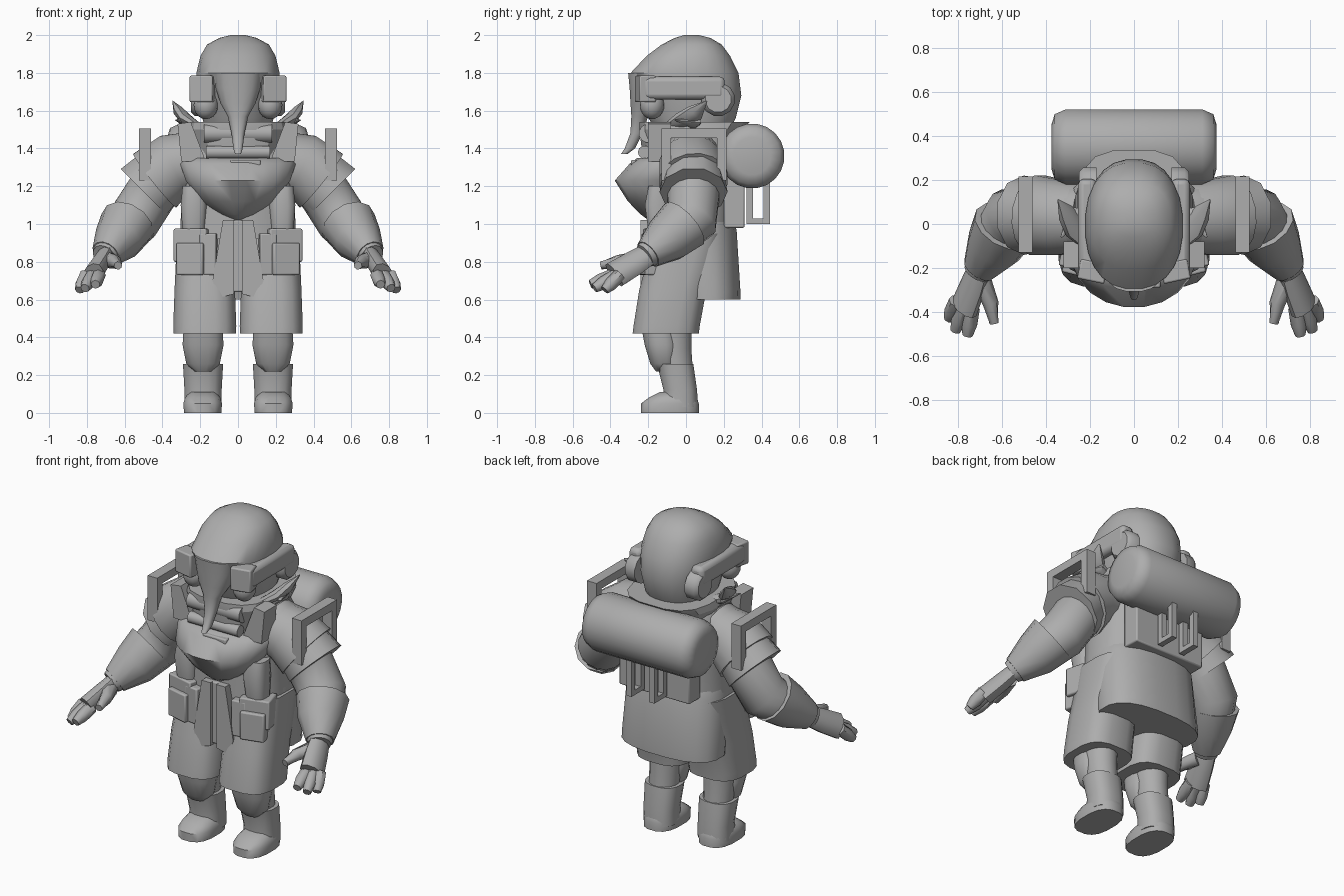
import bpy
import bmesh
from math import cos, sin, tau, radians, copysign
from mathutils import Vector, Matrix

default_cube = bpy.data.objects.get("Cube")
if default_cube:
    bpy.data.objects.remove(default_cube, do_unlink=True)

GREY = (.42, .42, .42, 1)
clay = bpy.data.materials.new("plain grey")
clay.use_nodes = True
clay.diffuse_color = GREY
clay.node_tree.nodes["Principled BSDF"].inputs["Base Color"].default_value = GREY


def finish(name, bm, mirror=False, bevel=0, angle=45):
    """Turn a bmesh into a shaded object, optionally mirrored or bevelled."""
    bmesh.ops.recalc_face_normals(bm, faces=bm.faces)
    mesh = bpy.data.meshes.new(name)
    bm.to_mesh(mesh)
    bm.free()
    mesh.materials.append(clay)
    obj = bpy.data.objects.new(name, mesh)
    bpy.context.collection.objects.link(obj)
    bpy.ops.object.select_all(action="DESELECT")
    obj.select_set(True)
    bpy.context.view_layer.objects.active = obj
    bpy.ops.object.shade_smooth_by_angle(angle=radians(angle))
    if bevel:
        modifier = obj.modifiers.new("bevel", "BEVEL")
        modifier.width = bevel
        modifier.segments = 2
    if mirror:
        obj.modifiers.new("mirror", "MIRROR")
    return obj


def loft(name, rings, square=2, sides=16, **options):
    """Skin rings given as (centre, half axis, half axis)."""
    bm = bmesh.new()
    power = 2 / square
    loops = []
    for centre, u, v in rings:
        loop = []
        for i in range(sides):
            angle = tau * (i + .5) / sides
            c, s = cos(angle), sin(angle)
            c = copysign(abs(c) ** power, c)
            s = copysign(abs(s) ** power, s)
            loop.append(bm.verts.new(centre + u * c + v * s))
        loops.append(loop)
    for low, high in zip(loops, loops[1:]):
        for i in range(sides):
            j = (i + 1) % sides
            bm.faces.new((low[i], low[j], high[j], high[i]))
    bm.faces.new(loops[0])
    bm.faces.new(loops[-1])
    return finish(name, bm, **options)


def stack(name, levels, x=0, **options):
    """Loft horizontal rings given as (z, half width, front y, back y)."""
    rings = []
    for z, width, front, back in levels:
        centre = Vector((x, (front + back) / 2, z))
        rings.append((centre, Vector((width, 0, 0)), Vector((0, (back - front) / 2, 0))))
    return loft(name, rings, **options)


def tube(name, path, radii, flat=1, **options):
    """Loft rings square to a path; flat thins the first half axis."""
    points = [Vector(p) for p in path]
    rings = []
    for i, (point, radius) in enumerate(zip(points, radii)):
        ahead = points[min(i + 1, len(points) - 1)]
        behind = points[max(i - 1, 0)]
        along = (ahead - behind).normalized()
        u = along.cross(Vector((0, 1, 0))).normalized()
        rings.append((point, u * radius * flat, along.cross(u) * radius))
    return loft(name, rings, **options)


def box(name, x, y, z, turn=0, bevel=.008, **options):
    """Box from (low, high) spans, turned about its own z axis."""
    spans = (x, y, z)
    centre = Vector([sum(span) / 2 for span in spans])
    size = [high - low for low, high in spans]
    matrix = Matrix.Translation(centre) @ Matrix.Rotation(radians(turn), 4, "Z")
    bm = bmesh.new()
    bmesh.ops.create_cube(bm, size=1, matrix=matrix @ Matrix.Diagonal((*size, 1)))
    return finish(name, bm, bevel=bevel, **options)


def prism(name, outline, low, high, axis="x", **options):
    """Extrude an outline along x (points are y, z) or y (points are x, z)."""
    bm = bmesh.new()
    place = {"x": lambda a, b: (low, a, b), "y": lambda a, b: (a, low, b)}[axis]
    step = {"x": (high - low, 0, 0), "y": (0, high - low, 0)}[axis]
    face = bm.faces.new([bm.verts.new(place(a, b)) for a, b in outline])
    grown = bmesh.ops.extrude_face_region(bm, geom=[face])["geom"]
    moved = [g for g in grown if isinstance(g, bmesh.types.BMVert)]
    bmesh.ops.translate(bm, verts=moved, vec=step)
    return finish(name, bm, **options)


def ball(name, centre, size, **options):
    bm = bmesh.new()
    matrix = Matrix.Translation(centre) @ Matrix.Diagonal((*size, 1))
    bmesh.ops.create_uvsphere(bm, u_segments=16, v_segments=10, radius=1, matrix=matrix)
    return finish(name, bm, **options)


# Head, with a mask that runs down into the long nose
stack("head", [(1.48, .17, -.15, .22), (1.56, .19, -.2, .265), (1.68, .21, -.24, .295),
               (1.8, .222, -.295, .28), (1.89, .2, -.21, .235), (1.95, .165, -.13, .19),
               (1.985, .1, -.06, .13), (2, .04, -.01, .07)], square=2.3, sides=24)
stack("mask_and_nose", [(1.37, .016, -.345, -.31), (1.4, .025, -.325, -.27),
                        (1.48, .035, -.295, -.23), (1.57, .055, -.29, -.2),
                        (1.64, .095, -.295, -.15), (1.72, .12, -.3, -.1),
                        (1.8, .13, -.308, -.1)], square=2.4)

# Goggles and ear cups
box("goggle_strap", (.17, .253), (-.235, .205), (1.66, 1.78), bevel=.025, mirror=True)
box("goggle_frame", (.125, .25), (-.26, -.17), (1.645, 1.785), turn=12, mirror=True)
ball("goggle_lens", (.17, -.18, 1.63), (.065, .065, .075), mirror=True)
tube("ear_cup", [(.17, .17, 1.66), (.23, .17, 1.66), (.25, .17, 1.66)], [.09, .09, .07],
     sides=12, mirror=True)

# Pointed ears and mouth rolls
tube("ear", [(.2, -.1, 1.51), (.27, -.02, 1.55), (.31, .05, 1.59), (.345, .11, 1.65)],
     [.03, .055, .05, .004], flat=.6, sides=8, mirror=True)
tube("ear_tuft", [(.2, .02, 1.51), (.27, .04, 1.54), (.33, -.06, 1.55)], [.04, .05, .004],
     flat=.6, sides=8, mirror=True)
tube("upper_roll", [(-.18, -.2, 1.48), (.18, -.2, 1.48)], [.05, .05], sides=12)
tube("lower_roll", [(-.17, -.22, 1.38), (.17, -.22, 1.38)], [.035, .035], sides=10)
box("chin_tag", (-.04, .12), (-.29, -.25), (1.3, 1.34))

# Torso, collar and bib
stack("torso", [(.92, .31, -.2, .25), (1.2, .3, -.2, .26), (1.42, .31, -.2, .26),
                (1.5, .25, -.18, .24)], square=2.5, sides=20)
stack("collar", [(1.33, .2, -.23, .24), (1.5, .27, -.25, .31), (1.54, .26, -.25, .34)],
      square=3, sides=16, angle=20)
prism("lapel", [(.17, 1.33), (.3, 1.33), (.32, 1.53), (.25, 1.54)], -.2, -.08, axis="y",
      mirror=True)
stack("bib", [(1.35, .29, -.26, .1), (1.32, .31, -.3, .1), (1.23, .28, -.38, .08),
              (1.12, .2, -.31, .05), (1.05, .11, -.24, .02), (1.02, .04, -.2, 0)],
      sides=20, angle=70)
stack("chest_pouch", [(.96, .06, -.2, -.08), (1.1, .07, -.22, -.08), (1.2, .06, -.2, -.08)],
      x=.235, square=3, sides=12, mirror=True)

# Coat tail and front flaps
stack("coat_tail", [(.6, .32, -.05, .29), (.64, .32, -.06, .29), (.97, .31, -.16, .27),
                    (1.02, .3, -.18, .25)], square=2.5, sides=20)
prism("front_flap", [(.02, 1.02), (.02, .63), (.1, .61), (.135, .7), (.08, 1.02)],
      -.24, -.16, axis="y", mirror=True)
box("belt_panel", (-.03, .03), (-.22, -.12), (.64, 1.02))

# Belt pouches, turned to follow the waist
box("belt_pouch", (.15, .33), (-.21, -.08), (.8, .975), turn=14, mirror=True)
box("pouch_flap", (.175, .32), (-.235, -.15), (.73, .9), turn=14, mirror=True)
box("side_pouch", (.11, .2), (-.23, -.14), (.73, .95), turn=8, mirror=True)

# Shorts, legs and boots
stack("shorts", [(.42, .167, -.285, .07), (.46, .169, -.28, .075), (.65, .162, -.25, .11),
                 (.8, .155, -.21, .16), (.95, .15, -.18, .2)], x=.176, square=3, mirror=True)
stack("lower_leg", [(.2, .085, -.13, .04), (.34, .09, -.17, .03), (.5, .1, -.2, .03)],
      x=.185, mirror=True)
stack("knee_pad", [(.22, .05, -.16, -.06), (.26, .09, -.19, -.05), (.36, .11, -.22, -.04),
                   (.44, .105, -.235, -.05)], x=.185, square=2.6, mirror=True)
stack("boot_shaft", [(.03, .1, -.13, .065), (.12, .1, -.12, .06), (.26, .108, -.155, .04)],
      x=.185, square=2.5, mirror=True)
stack("boot_foot", [(0, .1, -.24, .07), (.05, .104, -.24, .07), (.08, .095, -.2, .06),
                    (.11, .07, -.14, .04)], x=.187, square=2.6, mirror=True)

# Arms with layered shoulder pads and cuffs
tube("arm", [(.22, .03, 1.36), (.36, .03, 1.3), (.46, .04, 1.16), (.55, .03, 1.02),
             (.64, -.1, .91), (.71, -.22, .83)], [.15, .17, .14, .14, .115, .065], mirror=True)
tube("shoulder_yoke", [(.18, .03, 1.35), (.34, .03, 1.31), (.44, .04, 1.23)],
     [.15, .175, .185], mirror=True)
tube("shoulder_pad", [(.36, .04, 1.31), (.5, .04, 1.17)], [.155, .18],
     sides=10, mirror=True, angle=38)
tube("elbow_cuff", [(.585, -.01, 1), (.635, -.1, .92), (.7, -.2, .84)], [.15, .13, .08],
     sides=12, mirror=True)

# Hands
tube("palm", [(.7, -.2, .84), (.73, -.28, .79), (.77, -.38, .73)], [.065, .075, .08],
     flat=.65, sides=10, mirror=True)
for i, tip in enumerate([(.84, -.43, .65), (.81, -.485, .66), (.755, -.505, .68)]):
    root = Vector((.805 - i * .035, -.35 - i * .015, .73))
    tube(f"finger_{i}", [root, root.lerp(Vector(tip), .6), tip], [.036, .036, .024],
         sides=8, mirror=True)
tube("thumb", [(.69, -.26, .81), (.65, -.36, .8), (.635, -.45, .78)], [.045, .036, .022],
     sides=8, mirror=True)

# Shoulder brackets, open at the bottom
prism("shoulder_bracket", [(-.13, 1.23), (-.13, 1.505), (.215, 1.505), (.215, 1.23),
                           (.165, 1.23), (.165, 1.455), (-.08, 1.455), (-.08, 1.23)],
      .46, .525, mirror=True)

# Bedroll and pack frame
tube("bedroll", [(-.375, .35, 1.36), (-.36, .35, 1.36), (-.31, .35, 1.36), (.31, .35, 1.36),
                 (.36, .35, 1.36), (.375, .35, 1.36)], [.1, .15, .172, .172, .15, .1],
     sides=20, angle=60)
box("back_panel", (-.24, .24), (.2, .31), (.98, 1.3))
prism("pack_hook", [(.32, 1.25), (.32, 1), (.445, 1), (.445, 1.25), (.41, 1.25),
                    (.41, 1.03), (.355, 1.03), (.355, 1.25)], .06, .095, mirror=True)
